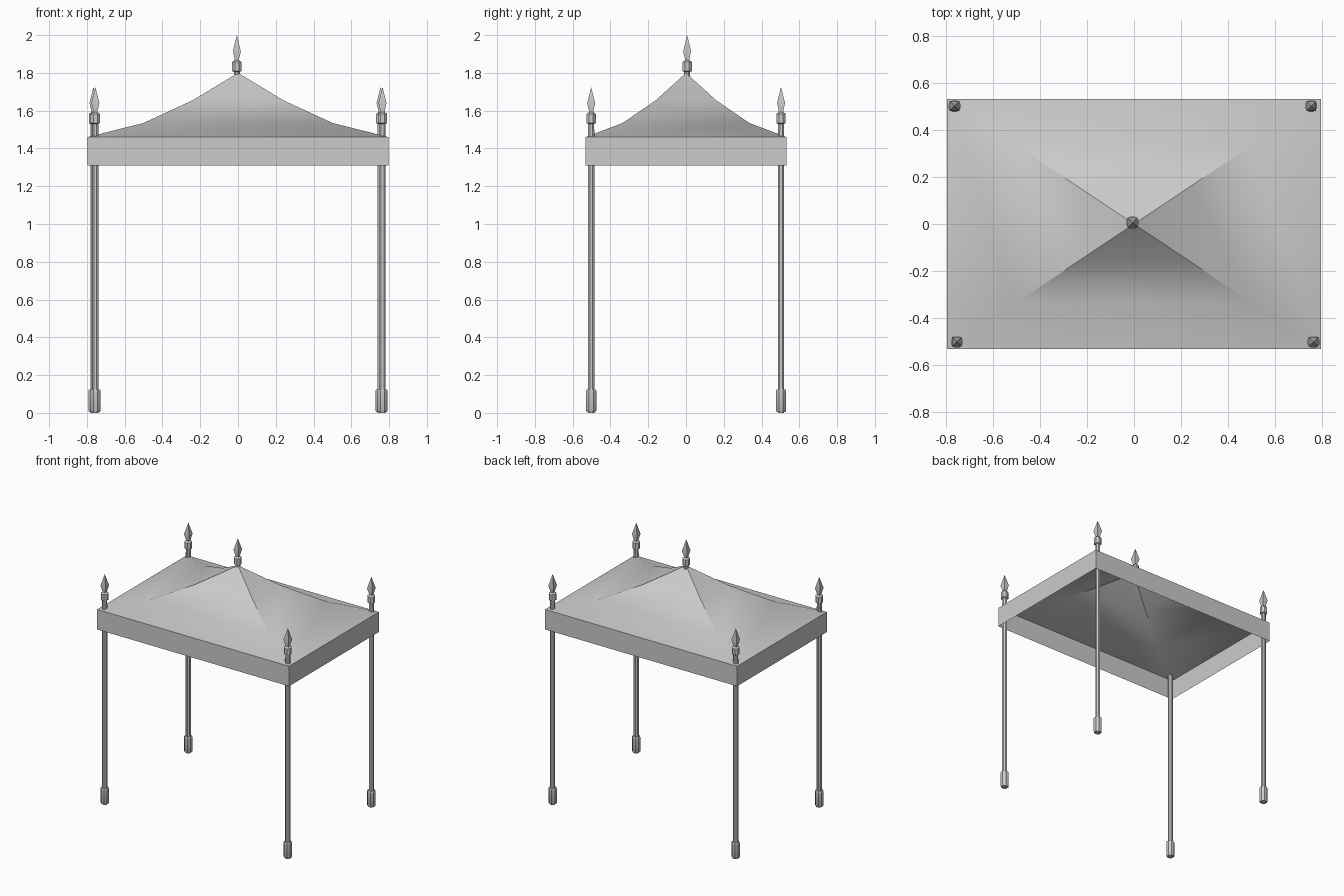
import bpy, bmesh, math

cube = bpy.data.objects.get("Cube")
if cube:
    bpy.data.objects.remove(cube, do_unlink=True)

grey = bpy.data.materials.new("plain grey")
grey.use_nodes = True
GREY = (0.6, 0.6, 0.6, 1)
grey.diffuse_color = GREY
grey.node_tree.nodes["Principled BSDF"].inputs["Base Color"].default_value = GREY


def finish(name, bm, location=(0, 0, 0), angle=30):
    bmesh.ops.recalc_face_normals(bm, faces=bm.faces)
    mesh = bpy.data.meshes.new(name)
    bm.to_mesh(mesh)
    bm.free()
    mesh.materials.append(grey)
    obj = bpy.data.objects.new(name, mesh)
    obj.location = location
    bpy.context.collection.objects.link(obj)
    bpy.ops.object.select_all(action="DESELECT")
    obj.select_set(True)
    bpy.context.view_layer.objects.active = obj
    bpy.ops.object.shade_smooth_by_angle(angle=math.radians(angle))
    return obj


def loft(bm, rings, cap=True):
    """Skin a list of point rings; a ring of one point becomes a tip."""
    loops = [[bm.verts.new(p) for p in ring] for ring in rings]
    for low, high in zip(loops, loops[1:]):
        n = len(low)
        for i in range(n):
            j = (i + 1) % n
            top = [high[0]] if len(high) == 1 else [high[j], high[i]]
            bm.faces.new([low[i], low[j]] + top)
    if cap:
        for loop in (loops[0], loops[-1]):
            if len(loop) > 1:
                bm.faces.new(loop)


def turned(name, profile, location, sides=8):
    """Lathe a (radius, height) profile with flat sides facing the axes."""
    bm = bmesh.new()
    rings = []
    for r, z in profile:
        if r == 0:
            rings.append([(0, 0, z)])
            continue
        r /= math.cos(math.pi / sides)
        turns = [2 * math.pi * (i + 0.5) / sides for i in range(sides)]
        rings.append([(r * math.cos(a), r * math.sin(a), z) for a in turns])
    loft(bm, rings)
    return finish(name, bm, location)


def rectangle(x, y, z):
    return [(-x, -y, z), (x, -y, z), (x, y, z), (-x, y, z)]


# Cloth canopy: hanging valance and concave hipped roof, open below
EAVE = (0.797, 0.533, 1.46)
canopy = bmesh.new()
loft(canopy, [rectangle(EAVE[0], EAVE[1], 1.31), rectangle(*EAVE),
              rectangle(0.5, 0.335, 1.535), rectangle(0.24, 0.16, 1.655),
              [(0, 0, 1.8)]], cap=False)
finish("canopy", canopy)


# Finial: neck and collar, topped by a four-sided spearhead
def finial(prefix, x, y, z):
    turned(prefix + "_finial_collar",
           [(0.016, -0.04), (0.016, 0.03), (0.025, 0.035), (0.025, 0.082),
            (0.018, 0.088), (0.012, 0.092)], (x, y, z))
    turned(prefix + "_finial_spear",
           [(0.012, 0.085), (0.012, 0.1), (0.021, 0.14), (0, 0.225)],
           (x, y, z), sides=4)


finial("roof", -0.006, 0.006, 1.775)

# Corner poles with feet and finials
corners = {"front_right": (-0.755, -0.502), "front_left": (0.765, -0.502),
           "back_right": (-0.765, 0.503), "back_left": (0.755, 0.503)}
for corner, (x, y) in corners.items():
    turned(corner + "_pole", [(0.0165, 0), (0.0165, 1.5)], (x, y, 0))
    turned(corner + "_foot",
           [(0.023, 0.005), (0.027, 0.012), (0.027, 0.118), (0.023, 0.124)],
           (x, y, 0))
    finial(corner, x, y, 1.5)
